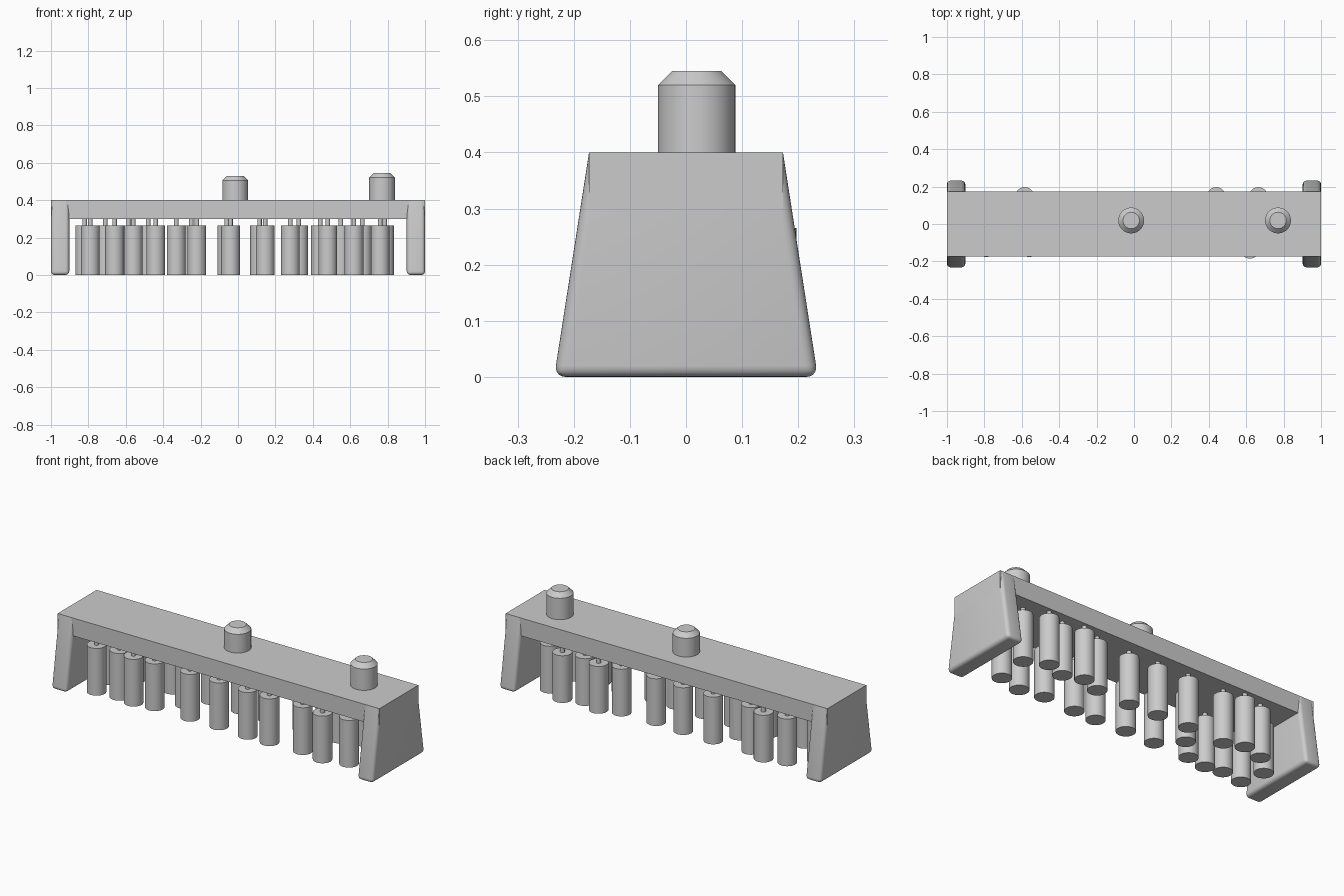
import bpy, bmesh, math

cube = bpy.data.objects.get("Cube")
if cube:
    bpy.data.objects.remove(cube, do_unlink=True)

grey = bpy.data.materials.new("plain_grey")
grey.use_nodes = True
COLOUR = (0.6, 0.6, 0.6, 1)
grey.diffuse_color = COLOUR
grey.node_tree.nodes["Principled BSDF"].inputs["Base Color"].default_value = COLOUR


def finish(name, bm, smooth=True):
    bmesh.ops.recalc_face_normals(bm, faces=bm.faces)
    mesh = bpy.data.meshes.new(name)
    bm.to_mesh(mesh)
    bm.free()
    mesh.materials.append(grey)
    obj = bpy.data.objects.new(name, mesh)
    bpy.context.collection.objects.link(obj)
    if smooth:
        bpy.ops.object.select_all(action="DESELECT")
        obj.select_set(True)
        bpy.context.view_layer.objects.active = obj
        bpy.ops.object.shade_smooth_by_angle(angle=math.radians(35))
    return obj


def lathe(bm, x, y, profile, sides=32):
    """Closed round solid from (radius, height) rings."""
    rings = []
    for r, z in profile:
        angles = [math.tau * i / sides for i in range(sides)]
        rings.append([bm.verts.new((x + r * math.cos(a), y + r * math.sin(a), z)) for a in angles])
    for low, high in zip(rings, rings[1:]):
        for i in range(sides):
            j = (i + 1) % sides
            bm.faces.new((low[i], low[j], high[j], high[i]))
    bm.faces.new(rings[0][::-1])
    bm.faces.new(rings[-1])


def prism(x0, x1, z0, z1, half_low, half_high):
    """Block whose depth tapers from bottom to top."""
    bm = bmesh.new()
    ends = []
    for x in (x0, x1):
        outline = ((-half_low, z0), (half_low, z0), (half_high, z1), (-half_high, z1))
        ends.append([bm.verts.new((x, y, z)) for y, z in outline])
    a, b = ends
    bm.faces.new(a[::-1])
    bm.faces.new(b)
    for i in range(4):
        j = (i + 1) % 4
        bm.faces.new((a[i], a[j], b[j], b[i]))
    return bm


# Long top beam
finish("top_beam", prism(-1, 1, 0.30, 0.40, 0.173, 0.173), smooth=False)

# Flared end legs, rounded everywhere except around the top
for name, side in (("left_leg", 1), ("right_leg", -1)):
    bm = prism(side * 0.902, side, 0, 0.399, 0.235, 0.173)
    edges = [e for e in bm.edges if min(v.co.z for v in e.verts) < 0.1]
    bmesh.ops.bevel(bm, geom=edges, offset=0.02, segments=5, profile=0.5, affect="EDGES")
    finish(name, bm)

# Chamfered knobs on the top
for name, x, top in (("centre_knob", -0.015, 0.53), ("left_knob", 0.77, 0.545)):
    bm = bmesh.new()
    lathe(bm, x, 0.019, ((0.069, 0.39), (0.069, top - 0.025), (0.044, top)), 48)
    finish(name, bm)

# Hanging cylinders, each on a thin rod, in staggered rows
rows = {
    "front": ((-0.79, -0.127), (-0.66, -0.11), (-0.56, -0.127), (-0.44, -0.11),
              (-0.22, -0.11), (-0.04, -0.11), (0.145, -0.12), (0.28, -0.12),
              (0.48, -0.11), (0.62, -0.135), (0.76, -0.1)),
    "middle": ((-0.82, 0.01), (-0.33, 0)),
    "back": ((-0.71, 0.115), (-0.585, 0.147), (-0.48, 0.107), (-0.25, 0.115),
             (-0.06, 0.11), (0.115, 0.1), (0.325, 0.107), (0.44, 0.147),
             (0.55, 0.11), (0.665, 0.147), (0.784, 0.09)),
}
for row, places in rows.items():
    for n, (x, y) in enumerate(places, 1):
        bm = bmesh.new()
        lathe(bm, x, y, ((0.05, 0), (0.05, 0.265)))
        finish(f"{row}_cylinder_{n}", bm)
        bm = bmesh.new()
        lathe(bm, x, y, ((0.012, 0.26), (0.012, 0.31)), 16)
        finish(f"{row}_rod_{n}", bm)
